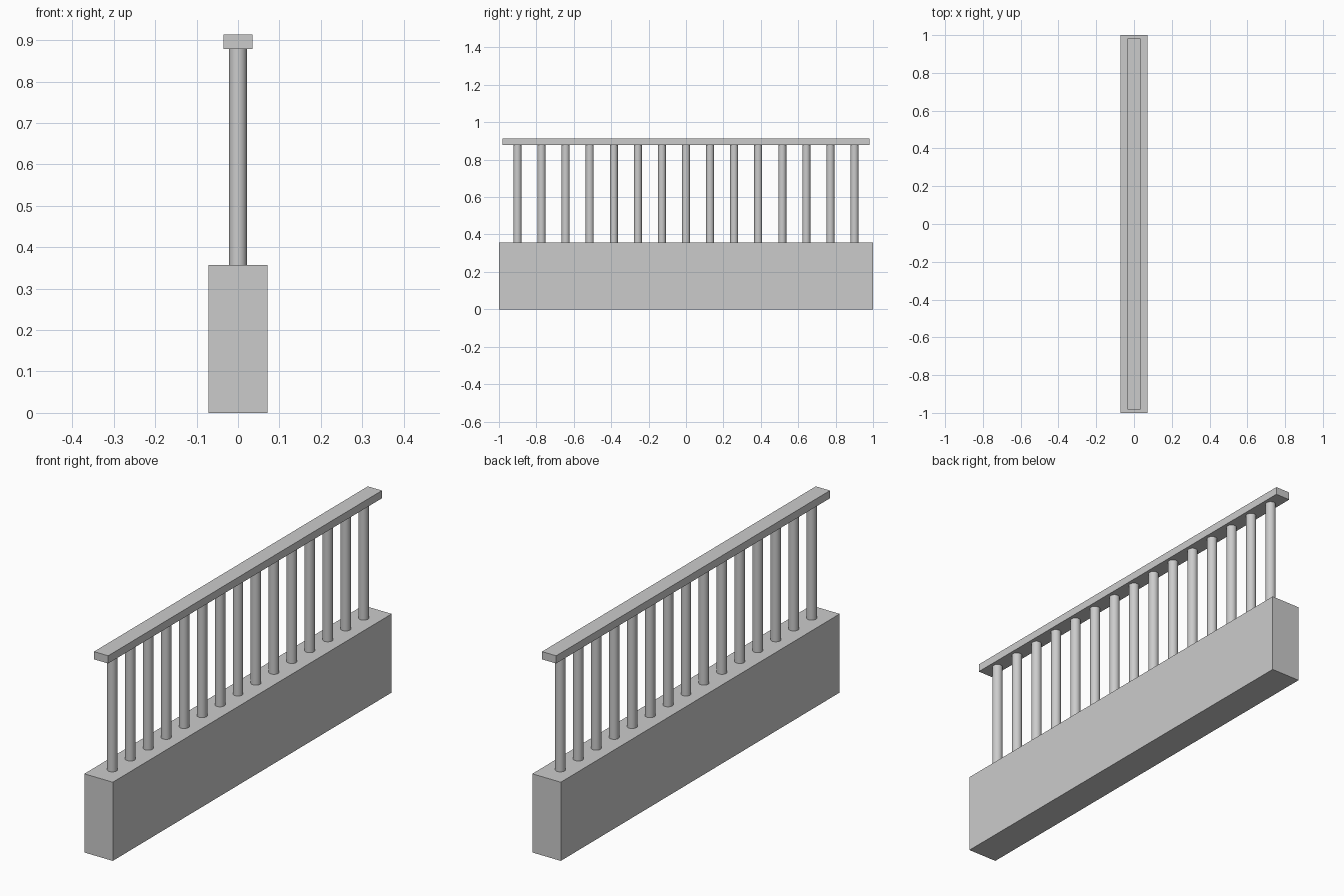
import bpy
import math

cube = bpy.data.objects.get("Cube")
if cube:
    bpy.data.objects.remove(cube, do_unlink=True)

grey = bpy.data.materials.new("plain_grey")
grey.use_nodes = True
colour = (0.6, 0.6, 0.6, 1.0)
grey.diffuse_color = colour
grey.node_tree.nodes["Principled BSDF"].inputs["Base Color"].default_value = colour

BASE_TOP = 0.357
RAIL_BOTTOM = 0.879
RAIL_TOP = 0.914
POSTS = 15
POST_SPAN = 1.802


def box(name, width, length, bottom, top):
    bpy.ops.mesh.primitive_cube_add(size=1, location=(0, 0, (bottom + top) / 2))
    obj = bpy.context.object
    obj.name = name
    obj.scale = (width, length, top - bottom)
    bpy.ops.object.transform_apply(location=False, rotation=False, scale=True)
    obj.data.materials.append(grey)


def post(name, y):
    bpy.ops.mesh.primitive_cylinder_add(
        vertices=32, radius=0.0215, depth=RAIL_BOTTOM - BASE_TOP,
        location=(0, y, (BASE_TOP + RAIL_BOTTOM) / 2))
    obj = bpy.context.object
    obj.name = name
    obj.data.materials.append(grey)
    bpy.ops.object.shade_smooth_by_angle(angle=math.radians(30))


# Solid wall and handrail
box("base_wall", 0.143, 2.0, 0, BASE_TOP)
box("handrail", 0.071, 1.963, RAIL_BOTTOM, RAIL_TOP)

# Evenly spaced round balusters
for i in range(POSTS):
    post(f"baluster_{i + 1}", POST_SPAN * (i / (POSTS - 1) - 0.5))
